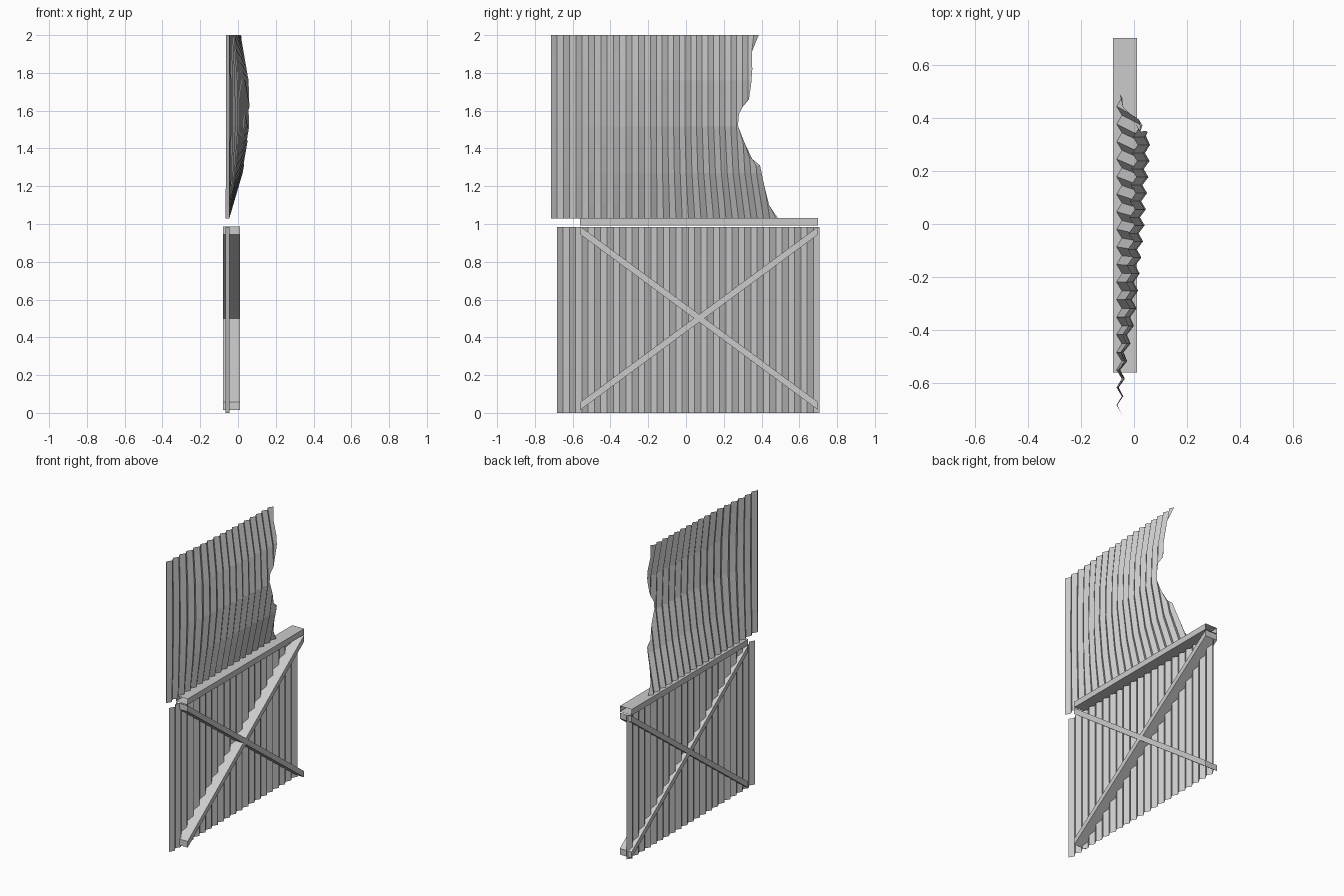
import bpy

if "Cube" in bpy.data.objects:
    bpy.data.objects.remove(bpy.data.objects["Cube"])


def make(name, verts, faces):
    me = bpy.data.meshes.new(name)
    me.from_pydata(verts, [], faces)
    me.validate()
    ob = bpy.data.objects.new(name, me)
    bpy.context.collection.objects.link(ob)
    return ob


def lerp(table, t):
    if t <= table[0][0]:
        return table[0][1]
    for (a, p), (b, q) in zip(table, table[1:]):
        if t <= b:
            return p + (q - p) * (t - a) / (b - a)
    return table[-1][1]


def wave(u, start, step, amp):
    # triangular corrugation
    t = ((u - start) / step) % 2
    return amp * (2 * abs(t - 1) - 1)


BASE, AMP = -0.056, 0.01

# lower corrugated sheet
n, y0, y1 = 42, -0.683, 0.707
step = (y1 - y0) / n
v = []
for i in range(n + 1):
    y = y0 + i * step
    x = BASE + (AMP if i % 2 == 0 else -AMP)
    v += [(x, y, 0), (x, y, 0.985)]
make("lower_sheet", v, [(2*i, 2*i + 2, 2*i + 3, 2*i + 1) for i in range(n)])

# upper bulged sheet with a torn edge
tear = [(1.03, 0.487), (1.1, 0.44), (1.2, 0.415), (1.31, 0.392), (1.345, 0.35),
        (1.43, 0.31), (1.52, 0.275), (1.58, 0.28), (1.62, 0.30), (1.66, 0.333),
        (1.74, 0.345), (1.82, 0.351), (1.91, 0.348), (2.0, 0.385)]
bulge_y = [(-0.715, 0), (-0.55, 0.014), (-0.35, 0.052), (0, 0.085), (0.35, 0.11), (0.5, 0.12)]
bulge_z = [(1.03, 0), (1.27, 0.62), (1.515, 1), (1.76, 0.93), (2.0, 0.55)]
lean_z = [(1.03, 0), (1.27, 0.06), (1.515, 0.085), (2.0, 0.085)]
rows = sorted({z for z, _ in tear} | {1.27, 1.515, 1.76})
y0, cols = -0.715, 38
v, f = [], []
for z in rows:
    k = lerp(lean_z, z)
    limit = (lerp(tear, z) + 0.2 * k) / (1 - k)
    for i in range(cols + 1):
        u = min(y0 + i * step, limit)
        x = BASE + wave(u, y0, step, AMP) + lerp(bulge_y, u) * lerp(bulge_z, z)
        v.append((x, u - k * max(0, u + 0.2), z))
w = cols + 1
for r in range(len(rows) - 1):
    for i in range(cols):
        a, b, c, d = r*w + i, r*w + i + 1, (r+1)*w + i + 1, (r+1)*w + i
        if v[a] == v[b] and v[c] == v[d]:
            continue
        if v[a] == v[b]:
            f.append((a, c, d))
        elif v[c] == v[d]:
            f.append((a, b, c))
        else:
            f.append((a, b, c, d))
make("upper_torn_sheet", v, f)


# straight bars with vertical ends
def bar(name, za, zb, h, caps=True):
    v = [(x, y, z) for y, z0 in ((-0.56, za), (0.70, zb))
         for x, z in ((-0.079, z0), (0.011, z0), (0.011, z0 + h), (-0.079, z0 + h))]
    f = [(i, (i + 1) % 4, (i + 1) % 4 + 4, i + 4) for i in range(4)]
    if caps:
        f += [(3, 2, 1, 0), (4, 5, 6, 7)]
    return make(name, v, f)


bar("brace_down", 0.945, 0.015, 0.042)
bar("brace_up", 0.015, 0.945, 0.042)
bar("top_rail", 0.992, 0.992, 0.04, caps=False)
